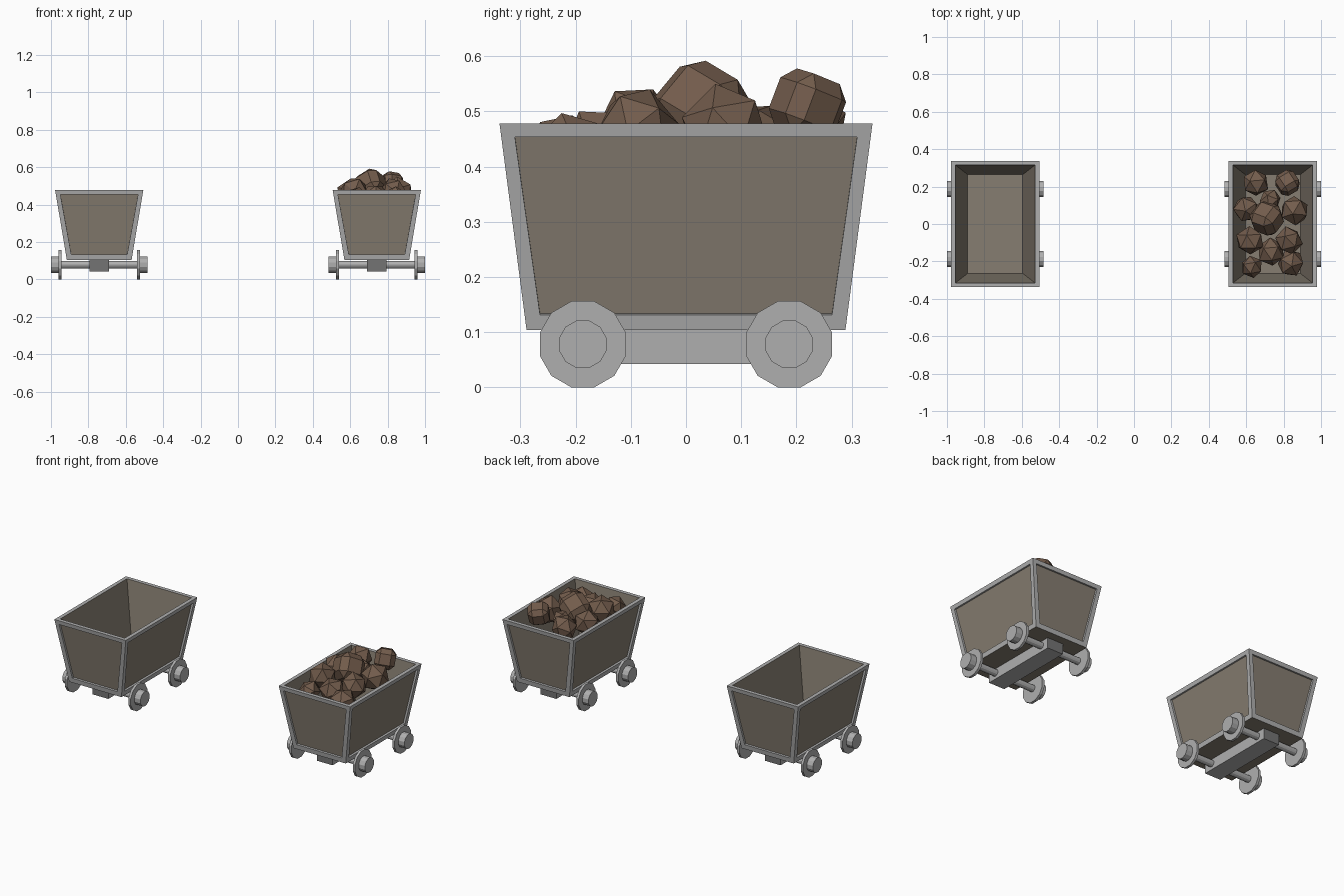
import bpy, bmesh, math, random
from mathutils import Matrix, Vector, Euler

cube = bpy.data.objects.get("Cube")
if cube:
    bpy.data.objects.remove(cube)

random.seed(7)


def material(name, rgb):
    mat = bpy.data.materials.new(name)
    mat.use_nodes = True
    colour = (*rgb, 1)
    mat.diffuse_color = colour
    bsdf = mat.node_tree.nodes["Principled BSDF"]
    bsdf.inputs["Base Color"].default_value = colour
    bsdf.inputs["Roughness"].default_value = 0.9
    return mat


STEEL = material("steel grey", (0.43, 0.43, 0.43))
DARK = material("dark grey", (0.175, 0.175, 0.175))
WOOD = material("drab brown", (0.24, 0.208, 0.165))
ROCK = material("rock brown", (0.17, 0.107, 0.072))


def finish(bm, name, *mats):
    mesh = bpy.data.meshes.new(name)
    bm.normal_update()
    bm.to_mesh(mesh)
    bm.free()
    for mat in mats:
        mesh.materials.append(mat)
    obj = bpy.data.objects.new(name, mesh)
    bpy.context.collection.objects.link(obj)
    return obj


def cylinder(name, x0, x1, y, z, apothem):
    """Twelve-sided cylinder along x, resting on a flat side."""
    bm = bmesh.new()
    radius = apothem / math.cos(math.pi / 12)
    place = (Matrix.Translation(((x0 + x1) / 2, y, z))
             @ Matrix.Rotation(math.pi / 2, 4, 'Y')
             @ Matrix.Rotation(math.pi / 12, 4, 'Z'))
    bmesh.ops.create_cone(bm, cap_ends=True, segments=12, radius1=radius,
                          radius2=radius, depth=abs(x1 - x0), matrix=place)
    return finish(bm, name, STEEL)


def tub(name, cx):
    """Tapered box with recessed side panels and an open, hollow top."""
    bm = bmesh.new()
    bmesh.ops.create_cube(bm, size=2)
    for v in bm.verts:
        if v.co.z > 0:
            v.co = (v.co.x * 0.236, v.co.y * 0.338, 0.478)
        else:
            v.co = (v.co.x * 0.173, v.co.y * 0.289, 0.104)
    bm.normal_update()
    sides = [f for f in bm.faces if abs(f.normal.z) < 0.5]
    top = max(bm.faces, key=lambda f: f.normal.z)
    bottom = min(bm.faces, key=lambda f: f.normal.z)
    bottom.material_index = 1
    # Framed panels
    bmesh.ops.inset_individual(bm, faces=sides, thickness=0.037)
    bmesh.ops.inset_individual(bm, faces=sides, thickness=0, depth=-0.012)
    for f in sides:
        f.material_index = 1
    # Rim and cavity
    bmesh.ops.inset_individual(bm, faces=[top], thickness=0.032)
    floor = bmesh.ops.extrude_discrete_faces(bm, faces=[top])["faces"][0]
    for v in floor.verts:
        v.co = (math.copysign(0.147, v.co.x), math.copysign(0.264, v.co.y), 0.14)
    floor.material_index = 1
    for e in floor.edges:
        for f in e.link_faces:
            f.material_index = 1
    bmesh.ops.translate(bm, verts=bm.verts, vec=(cx, 0, 0))
    return finish(bm, name, STEEL, WOOD)


def beam(name, cx):
    """Lengthwise beam under the tub, with darker ends."""
    bm = bmesh.new()
    bmesh.ops.create_cube(bm, size=1, matrix=Matrix.Translation((cx, 0, 0.073))
                          @ Matrix.Diagonal((0.104, 0.48, 0.062, 1)))
    bm.normal_update()
    for f in bm.faces:
        f.material_index = int(abs(f.normal.y) > 0.5)
    return finish(bm, name, STEEL, DARK)


def rock(name, x, y, top, radius, blocky=False):
    """Faceted lump whose highest point lies at the given height."""
    bm = bmesh.new()
    if blocky:
        bmesh.ops.create_cube(bm, size=radius * 1.5)
        bmesh.ops.bevel(bm, geom=bm.edges[:], offset=radius * 0.35,
                        segments=1, affect='EDGES')
    else:
        bmesh.ops.create_icosphere(bm, subdivisions=1, radius=radius)
    turn = Euler([random.uniform(-0.6, 0.6) for _ in range(3)]).to_matrix()
    for v in bm.verts:
        jitter = 1 if blocky else random.uniform(0.93, 1.07)
        v.co = turn @ (v.co * jitter)
    peak = max(v.co.z for v in bm.verts)
    bmesh.ops.translate(bm, verts=bm.verts, vec=Vector((x, y, top - peak)))
    return finish(bm, name, ROCK)


# Two identical carts
WHEEL_Z = 0.078
for label, cx in (("left", 0.742), ("right", -0.742)):
    tub(f"{label}_cart_tub", cx)
    beam(f"{label}_cart_beam", cx)
    for end, y in (("front", -0.187), ("back", 0.187)):
        part = f"{label}_cart_{end}"
        cylinder(f"{part}_axle", cx - 0.21, cx + 0.21, y, WHEEL_Z, 0.019)
        for side, s in (("left", 1), ("right", -1)):
            cylinder(f"{part}_{side}_wheel", cx + s * 0.203, cx + s * 0.218,
                     y, WHEEL_Z, WHEEL_Z)
            cylinder(f"{part}_{side}_hub", cx + s * 0.217, cx + s * 0.258,
                     y, WHEEL_Z, 0.043)

# Rock load in the left cart: x, y, top, radius, blocky
LOAD = [
    (0.65, 0.22, 0.535, 0.075, False),
    (0.82, 0.22, 0.578, 0.075, True),
    (0.60, 0.08, 0.535, 0.075, False),
    (0.71, 0.03, 0.592, 0.1, True),
    (0.86, 0.07, 0.55, 0.08, False),
    (0.62, -0.09, 0.54, 0.078, False),
    (0.83, -0.09, 0.54, 0.075, False),
    (0.735, -0.15, 0.5, 0.075, False),
    (0.63, -0.23, 0.493, 0.062, False),
    (0.84, -0.21, 0.497, 0.075, False),
    (0.73, 0.13, 0.51, 0.06, False),
]
for i, spec in enumerate(LOAD, 1):
    rock(f"rock_{i}", *spec)
